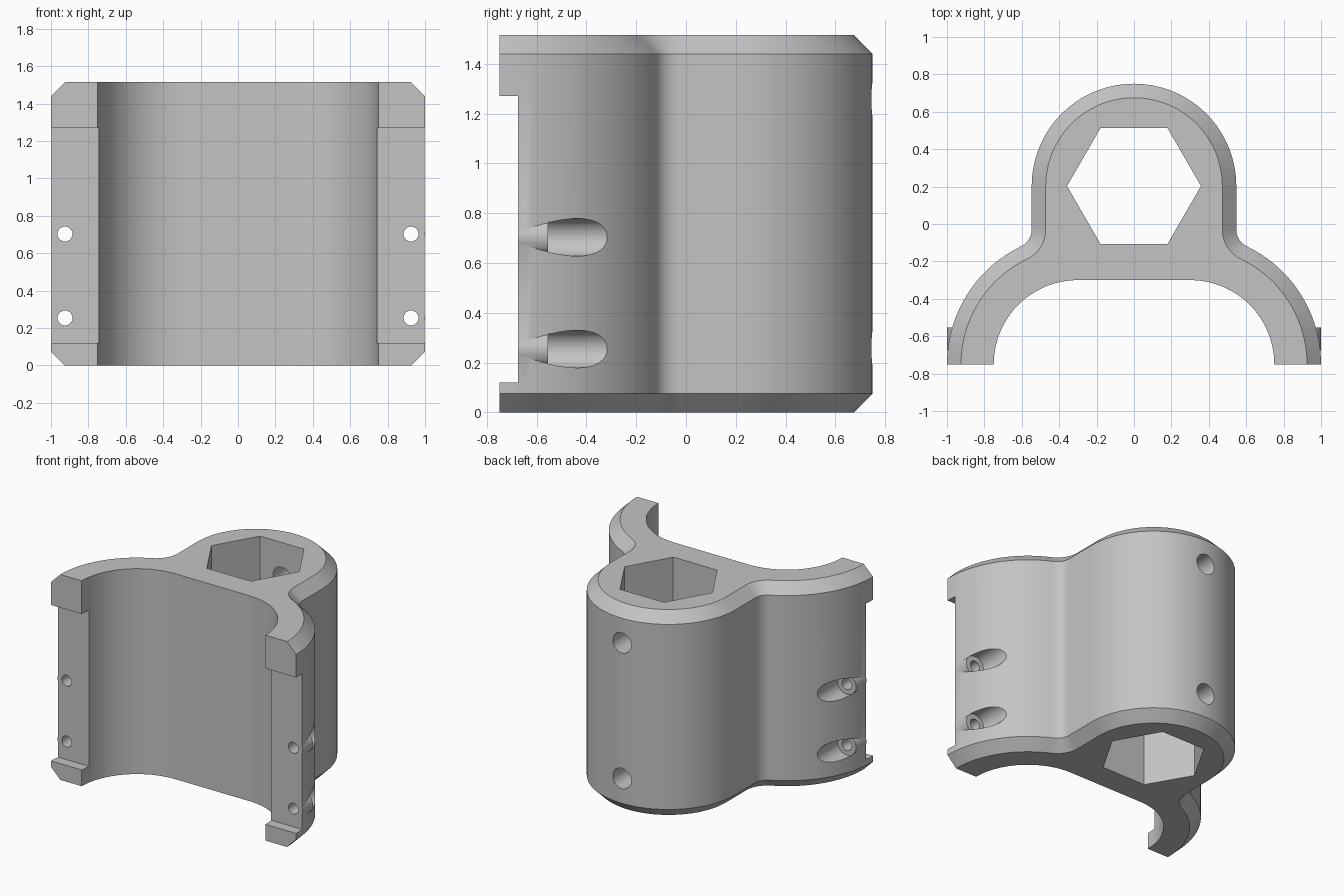
import bpy, bmesh
from math import sin, cos, pi, sqrt, atan2
from mathutils import Matrix

default = bpy.data.objects.get("Cube")
if default:
    bpy.data.objects.remove(default, do_unlink=True)

grey = bpy.data.materials.new("light grey")
grey.use_nodes = True
color = (0.55, 0.55, 0.55, 1)
grey.diffuse_color = color
grey.node_tree.nodes["Principled BSDF"].inputs["Base Color"].default_value = color

HEIGHT, CHAMFER, FRONT = 1.515, 0.075, -0.75
LEG_X, LEG_OUT, LEG_IN = 0.3, 0.7, 0.45      # leg arc centre and radii
TUBE_Y, TUBE_R = 0.203, 0.547                # socket centre and radius
FILLET = 0.1


def make_object(name, bm):
    bmesh.ops.recalc_face_normals(bm, faces=bm.faces)
    mesh = bpy.data.meshes.new(name)
    bm.to_mesh(mesh)
    bm.free()
    mesh.materials.append(grey)
    obj = bpy.data.objects.new(name, mesh)
    bpy.context.collection.objects.link(obj)
    return obj


def arc(cx, cy, r, start, end, steps):
    angles = [start + (end - start) * i / steps for i in range(steps + 1)]
    return [(cx + r * cos(a), cy + r * sin(a)) for a in angles]


def outline(inset):
    """Closed clamp profile; the outer side is pulled in by inset."""
    fx = TUBE_R + FILLET
    fy = FRONT + sqrt((LEG_OUT + FILLET) ** 2 - (fx - LEG_X) ** 2)
    turn = atan2(fy - FRONT, fx - LEG_X)
    half = arc(LEG_X, FRONT, LEG_OUT - inset, 0, turn, 24)
    half += arc(fx, fy, FILLET + inset, turn + pi, pi, 10)[1:]
    half += arc(0, TUBE_Y, TUBE_R - inset, 0, pi / 2, 28)
    inner = arc(LEG_X, FRONT, LEG_IN, pi / 2, 0, 24)
    left = [(-x, y) for x, y in reversed(half[:-1])]
    left_inner = [(-x, y) for x, y in reversed(inner)]
    return half + left + left_inner + inner


def rod(name, x, z, radius, y0, y1):
    """Cylinder lying along y."""
    bm = bmesh.new()
    place = Matrix.Translation((x, (y0 + y1) / 2, z)) @ Matrix.Rotation(pi / 2, 4, 'X')
    bmesh.ops.create_cone(bm, cap_ends=True, segments=40, radius1=radius,
                          radius2=radius, depth=y1 - y0, matrix=place)
    return make_object(name, bm)


def combine(target, tool, operation='DIFFERENCE'):
    mod = target.modifiers.new(tool.name, 'BOOLEAN')
    mod.operation = operation
    mod.solver = 'EXACT'
    mod.object = tool
    bpy.context.view_layer.objects.active = target
    bpy.ops.object.modifier_apply(modifier=mod.name)
    bpy.data.objects.remove(tool, do_unlink=True)


# Clamp body: stacked profiles, chamfered along the outer edge
bm = bmesh.new()
rings = []
for z, inset in ((0, CHAMFER), (CHAMFER, 0), (HEIGHT - CHAMFER, 0), (HEIGHT, CHAMFER)):
    rings.append([bm.verts.new((x, y, z)) for x, y in outline(inset)])
for low, high in zip(rings, rings[1:]):
    for i in range(len(low)):
        j = (i + 1) % len(low)
        bm.faces.new((low[i], low[j], high[j], high[i]))
bm.faces.new(rings[0])
bm.faces.new(rings[-1])
body = make_object("clamp_body", bm)

# Hexagonal socket
bm = bmesh.new()
bmesh.ops.create_cone(bm, cap_ends=True, segments=6, radius1=0.358, radius2=0.358, depth=3,
                      matrix=Matrix.Translation((0, TUBE_Y, 0.7)) @ Matrix.Rotation(pi / 6, 4, 'Z'))
combine(body, make_object("hex_cutter", bm))

# Set screw holes in the back wall
for z in (0.2575, 1.2575):
    combine(body, rod("back_hole_cutter", 0, z, 0.075, 0.35, 0.9))

# Screw seats: counterbore and boss on each leg
screws = [(x, z) for x in (-0.925, 0.925) for z in (0.254, 0.703)]
for x, z in screws:
    combine(body, rod("counterbore_cutter", x, z, 0.0755, -0.555, 0.1))
    combine(body, rod("screw_boss", x, z, 0.075, -0.7, -0.554), 'UNION')

# Recess on the leg fronts, leaving a lip at top and bottom
bm = bmesh.new()
bmesh.ops.create_cube(bm, size=1, matrix=Matrix.Translation((0, -0.775, 0.695))
                      @ Matrix.Diagonal((3, 0.2, 1.15, 1)))
combine(body, make_object("recess_cutter", bm))

# Screw holes
for x, z in screws:
    combine(body, rod("screw_hole_cutter", x, z, 0.04, -0.9, -0.3))

bpy.ops.object.select_all(action='DESELECT')
body.select_set(True)
bpy.context.view_layer.objects.active = body
bpy.ops.object.shade_smooth_by_angle(angle=pi / 6)
